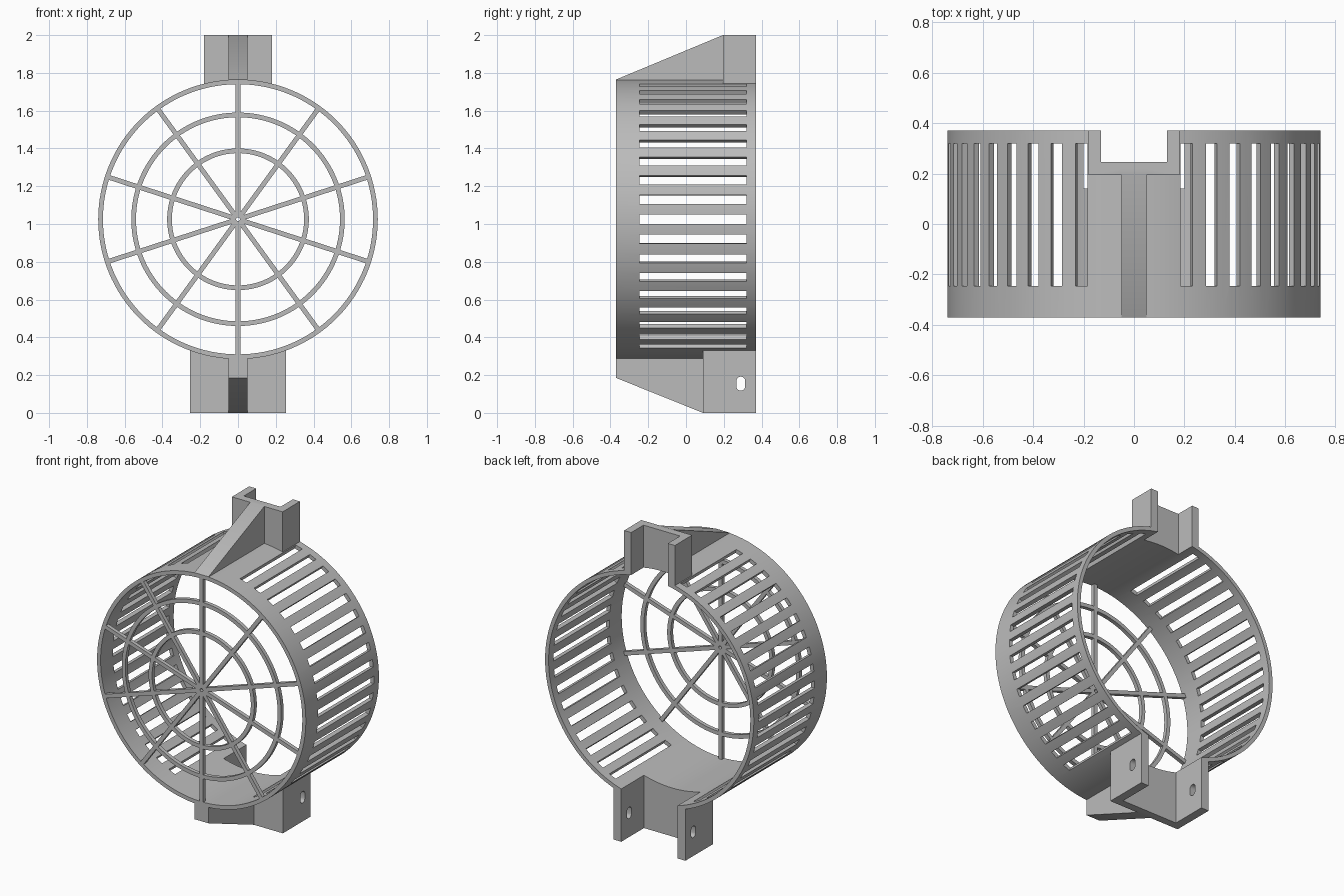
import bpy, bmesh
from math import radians, pi
from mathutils import Matrix, Vector

if "Cube" in bpy.data.objects:
    bpy.data.objects.remove(bpy.data.objects["Cube"], do_unlink=True)

grey = bpy.data.materials.new("plain grey")
grey.use_nodes = True
grey.diffuse_color = (0.5, 0.5, 0.5, 1)
grey.node_tree.nodes["Principled BSDF"].inputs["Base Color"].default_value = (0.5, 0.5, 0.5, 1)

AXIS = Vector((0, 0, 1.025))   # centre of the drum
R_OUT, R_IN, HALF = 0.74, 0.715, 0.37
BAR = 0.025


def make(name, bm):
    bmesh.ops.recalc_face_normals(bm, faces=bm.faces)
    mesh = bpy.data.meshes.new(name)
    bm.to_mesh(mesh)
    bm.free()
    mesh.materials.append(grey)
    ob = bpy.data.objects.new(name, mesh)
    bpy.context.collection.objects.link(ob)
    return ob


def add_box(bm, lo, hi, turn=Matrix()):
    lo, hi = Vector(lo), Vector(hi)
    size = Matrix.Diagonal((*(hi - lo), 1))
    bmesh.ops.create_cube(bm, size=1, matrix=turn @ Matrix.Translation((lo + hi) / 2) @ size)


def box(name, lo, hi, turn=Matrix()):
    bm = bmesh.new()
    add_box(bm, lo, hi, turn)
    return make(name, bm)


def disc(name, radius, y0, y1, segments=128):
    bm = bmesh.new()
    place = Matrix.Translation(AXIS + Vector((0, (y0 + y1) / 2, 0))) @ Matrix.Rotation(pi / 2, 4, 'X')
    bmesh.ops.create_cone(bm, cap_ends=True, segments=segments, radius1=radius,
                          radius2=radius, depth=y1 - y0, matrix=place)
    return make(name, bm)


def prism(name, profile, half_width):
    """Extrude a y-z profile along x."""
    bm = bmesh.new()
    face = bm.faces.new([bm.verts.new((-half_width, y, z)) for y, z in profile])
    new = bmesh.ops.extrude_face_region(bm, geom=[face])["geom"]
    verts = [v for v in new if isinstance(v, bmesh.types.BMVert)]
    bmesh.ops.translate(bm, verts=verts, vec=(2 * half_width, 0, 0))
    return make(name, bm)


def combine(target, tool, operation):
    mod = target.modifiers.new("combine", 'BOOLEAN')
    mod.operation, mod.solver, mod.object = operation, 'EXACT', tool
    bpy.context.view_layer.objects.active = target
    bpy.ops.object.modifier_apply(modifier=mod.name)
    bpy.data.objects.remove(tool, do_unlink=True)


def spin(angle):
    return Matrix.Translation(AXIS) @ Matrix.Rotation(-radians(angle), 4, 'Y')


# Drum with upper and lower mounting blocks and their sloping ribs
drum = disc("slotted_drum", R_OUT, -HALF, HALF)
solids = [
    box("lower_block", (-0.255, 0.09, 0), (0.255, HALF, 0.5)),
    box("upper_block", (-0.18, 0.195, 1.55), (0.18, HALF, 2)),
    prism("lower_rib", [(-HALF, 0.185), (0.09, 0), (0.12, 0), (0.12, 0.5), (-HALF, 0.5)], 0.05),
    prism("upper_rib", [(-HALF, 1.765), (0.195, 2), (0.22, 2), (0.22, 1.55), (-HALF, 1.55)], 0.05),
]
for solid in solids:
    combine(drum, solid, 'UNION')

# Bore and the open channels at the back of both blocks
combine(drum, disc("bore", R_IN, -0.6, 0.6), 'DIFFERENCE')
combine(drum, box("lower_channel", (-0.2, 0.14, -0.2), (0.2, 0.6, 0.6)), 'DIFFERENCE')
combine(drum, box("upper_channel", (-0.13, 0.245, 1.5), (0.13, 0.6, 2.2)), 'DIFFERENCE')

# Vent slots around both sides
pitch = 360 / 44
bm = bmesh.new()
for k in range(-8, 10):
    for angle in (k * pitch, 180 - k * pitch):
        add_box(bm, (0.65, -0.245, -0.024), (0.78, 0.32, 0.024), spin(angle))
combine(drum, make("vent_cutter", bm), 'DIFFERENCE')

# Oblong bolt hole through the lower block's walls
bm = bmesh.new()
ring = []
for i in range(24):
    point = Matrix.Rotation(2 * pi * (i + 0.5) / 24, 3, 'X') @ Vector((-0.4, 0.023, 0))
    ring.append(bm.verts.new(point + Vector((0, 0.29, 0.155 + (0.014 if i < 12 else -0.014)))))
face = bm.faces.new(ring)
new = bmesh.ops.extrude_face_region(bm, geom=[face])["geom"]
bmesh.ops.translate(bm, verts=[v for v in new if isinstance(v, bmesh.types.BMVert)], vec=(0.8, 0, 0))
combine(drum, make("bolt_cutter", bm), 'DIFFERENCE')

# Front grille: two hoops, ten spokes and a pinhole at the hub
front, back = -HALF, -HALF + BAR
grille = disc("front_grille", 0.565, front, back)
combine(grille, disc("hoop_gap", 0.54, -0.5, 0), 'DIFFERENCE')
inner = disc("inner_hoop", 0.375, front, back)
combine(inner, disc("hoop_gap", 0.35, -0.5, 0), 'DIFFERENCE')
combine(grille, inner, 'UNION')
for i in range(5):
    spoke = box("spoke", (-0.72, front, -BAR / 2), (0.72, back, BAR / 2), spin(18 + 36 * i))
    combine(grille, spoke, 'UNION')
combine(grille, disc("pinhole", 0.01, -0.5, 0, 16), 'DIFFERENCE')

# Smooth the round walls, keep edges crisp
for ob in (drum, grille):
    bpy.ops.object.select_all(action='DESELECT')
    ob.select_set(True)
    bpy.context.view_layer.objects.active = ob
    bpy.ops.object.shade_smooth_by_angle(angle=radians(30))
